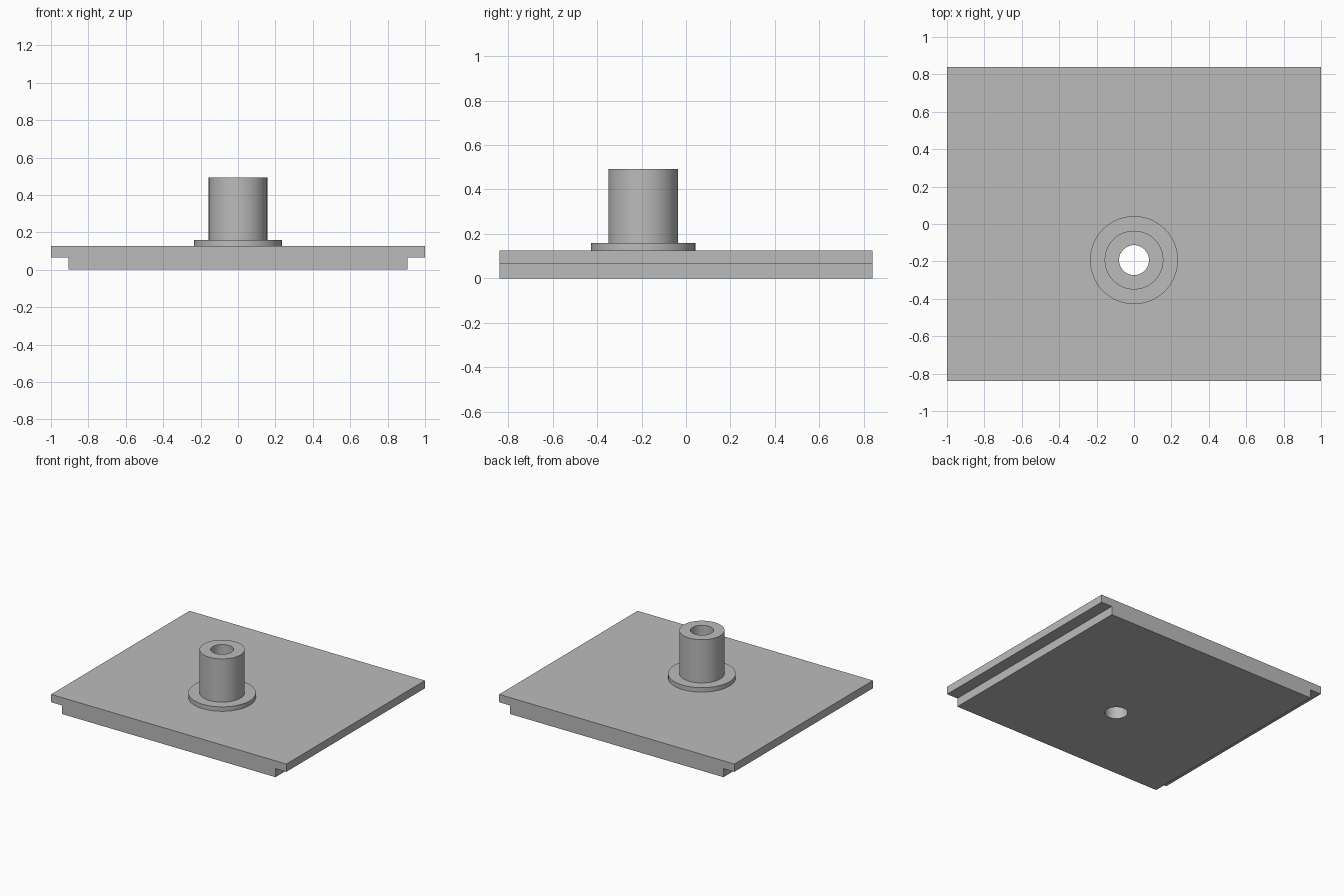
import bpy
import bmesh
from math import radians
from mathutils import Matrix, Vector

cube = bpy.data.objects.get("Cube")
if cube:
    bpy.data.objects.remove(cube, do_unlink=True)

SEGMENTS = 64
AXIS = Vector((0, -0.193, 0))
HALF_DEPTH = 0.84
BORE = 0.08
TOP = 0.126

grey = bpy.data.materials.new("plain grey")
grey.use_nodes = True
colour = (0.5, 0.5, 0.5, 1)
grey.diffuse_color = colour
grey.node_tree.nodes["Principled BSDF"].inputs["Base Color"].default_value = colour


def make_object(name, bm):
    bmesh.ops.recalc_face_normals(bm, faces=bm.faces)
    mesh = bpy.data.meshes.new(name)
    bm.to_mesh(mesh)
    bm.free()
    mesh.materials.append(grey)
    obj = bpy.data.objects.new(name, mesh)
    bpy.context.collection.objects.link(obj)
    return obj


def activate(obj):
    bpy.ops.object.select_all(action='DESELECT')
    obj.select_set(True)
    bpy.context.view_layer.objects.active = obj


# Base plate: stepped section extruded from front to back
half = [(0.907, 0), (0.907, 0.066), (1, 0.066), (1, TOP)]
section = half + [(-x, z) for x, z in reversed(half)]
bm = bmesh.new()
face = bm.faces.new([bm.verts.new((x, -HALF_DEPTH, z)) for x, z in section])
ext = bmesh.ops.extrude_face_region(bm, geom=[face], use_keep_orig=True)
bmesh.ops.translate(bm, vec=(0, 2 * HALF_DEPTH, 0),
                    verts=[v for v in ext["geom"] if isinstance(v, bmesh.types.BMVert)])
plate = make_object("base_plate", bm)

# Bore through the plate
bm = bmesh.new()
bmesh.ops.create_cone(bm, cap_ends=True, segments=SEGMENTS, radius1=BORE, radius2=BORE,
                      depth=1, matrix=Matrix.Translation(AXIS))
cutter = make_object("bore_cutter", bm)
cutter.hide_render = True
cut = plate.modifiers.new("bore", 'BOOLEAN')
cut.operation = 'DIFFERENCE'
cut.solver = 'EXACT'
cut.object = cutter
activate(plate)
bpy.ops.object.modifier_apply(modifier=cut.name)
bpy.data.objects.remove(cutter, do_unlink=True)

# Flanged tube: closed section turned about its axis
profile = [(BORE, TOP), (0.235, TOP), (0.235, 0.16), (0.157, 0.16), (0.157, 0.492), (BORE, 0.492)]
bm = bmesh.new()
ring = [bm.verts.new(AXIS + Vector((r, 0, z))) for r, z in profile]
edges = [bm.edges.new((ring[i - 1], ring[i])) for i in range(len(ring))]
bmesh.ops.spin(bm, geom=ring + edges, cent=AXIS, axis=(0, 0, 1),
               angle=radians(360), steps=SEGMENTS, use_duplicate=False)
bmesh.ops.remove_doubles(bm, verts=bm.verts, dist=0.0001)
tube = make_object("flanged_tube", bm)

for obj in (plate, tube):
    activate(obj)
    bpy.ops.object.shade_smooth_by_angle(angle=radians(30))
